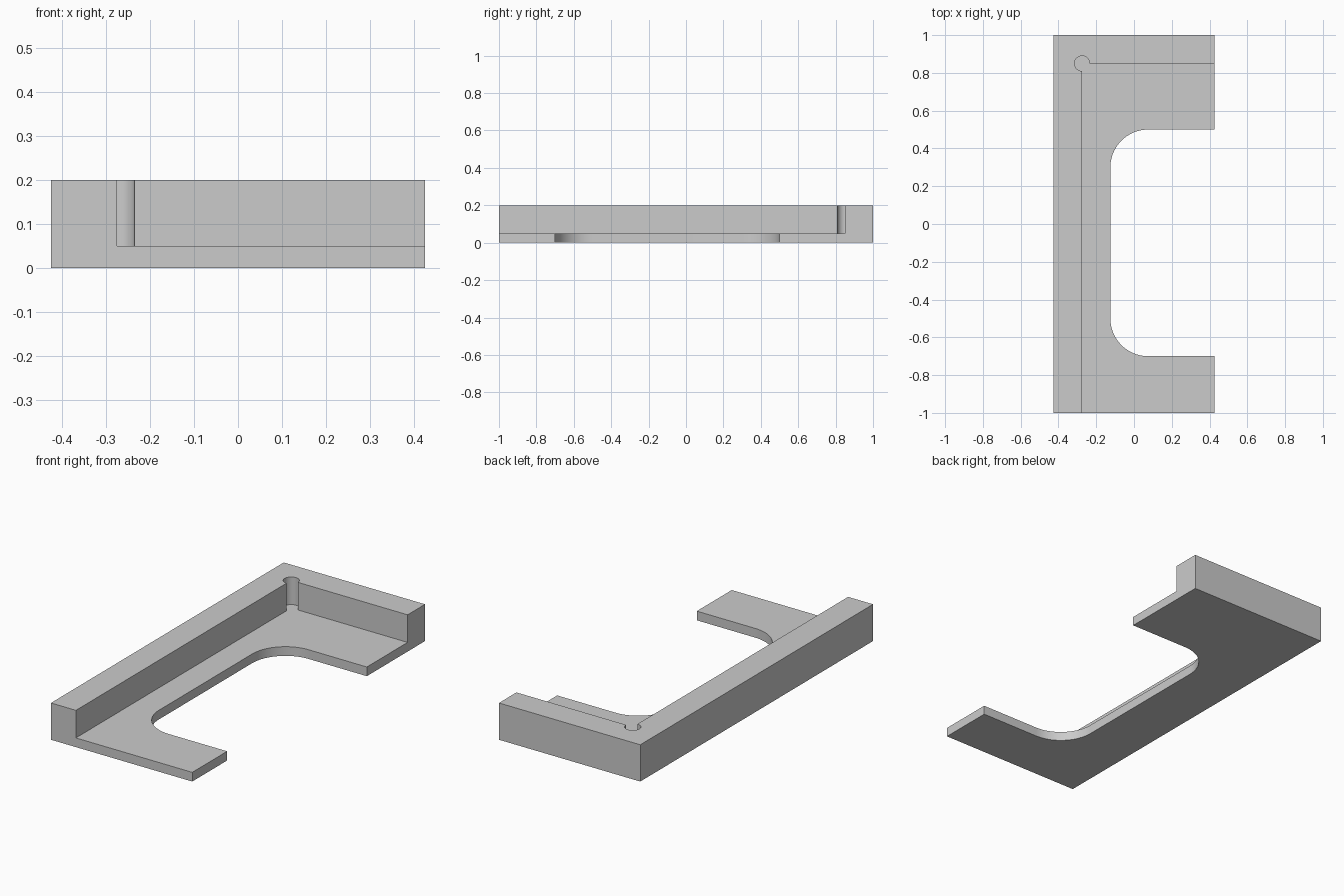
import bpy, bmesh
from math import radians, cos, sin

cube = bpy.data.objects.get("Cube")
if cube:
    bpy.data.objects.remove(cube, do_unlink=True)

W, L = 0.425, 1.0            # half width, half length
FLOOR, TOP = 0.05, 0.2       # plate thickness, wall height
INNER_X, INNER_Y = -0.275, 0.85

grey = bpy.data.materials.new("light grey")
grey.use_nodes = True
grey.diffuse_color = (0.6, 0.6, 0.6, 1)
grey.node_tree.nodes["Principled BSDF"].inputs["Base Color"].default_value = (0.6, 0.6, 0.6, 1)


def arc(cx, cy, r, start, end, steps):
    angles = [radians(start + (end - start) * i / steps) for i in range(steps + 1)]
    return [(cx + r * cos(a), cy + r * sin(a)) for a in angles]


def prism(name, outline, z0, z1):
    bm = bmesh.new()
    face = bm.faces.new([bm.verts.new((x, y, z0)) for x, y in outline])
    top = bmesh.ops.extrude_face_region(bm, geom=[face])["geom"]
    bmesh.ops.translate(bm, vec=(0, 0, z1 - z0),
                        verts=[v for v in top if isinstance(v, bmesh.types.BMVert)])
    bmesh.ops.recalc_face_normals(bm, faces=bm.faces)
    mesh = bpy.data.meshes.new(name)
    bm.to_mesh(mesh)
    bm.free()
    mesh.materials.append(grey)
    obj = bpy.data.objects.new(name, mesh)
    bpy.context.collection.objects.link(obj)
    return obj


# Solid block
bracket = prism("corner_bracket", [(-W, -L), (W, -L), (W, L), (-W, L)], 0, TOP)

# Pocket leaving an L-shaped wall, with a round relief in the inner corner
pocket = prism("pocket_cutter",
               [(INNER_X, -L - 0.1)] + arc(INNER_X, INNER_Y, 0.04, -90, -360, 36)
               + [(W + 0.1, INNER_Y), (W + 0.1, -L - 0.1)], FLOOR, TOP + 0.1)

# Side opening in the plate with two rounded corners
opening = prism("opening_cutter",
                [(W + 0.1, 0.5)] + arc(0.075, 0.3, 0.2, 90, 180, 24)
                + arc(0.075, -0.5, 0.2, 180, 270, 24) + [(W + 0.1, -0.7)],
                -0.1, TOP + 0.05)

bpy.ops.object.select_all(action="DESELECT")
bracket.select_set(True)
bpy.context.view_layer.objects.active = bracket
for cutter in (pocket, opening):
    cutter.hide_render = True
    mod = bracket.modifiers.new(cutter.name, "BOOLEAN")
    mod.operation = "DIFFERENCE"
    mod.solver = "EXACT"
    mod.object = cutter
    bpy.ops.object.modifier_apply(modifier=mod.name)
    bpy.data.objects.remove(cutter, do_unlink=True)

bpy.ops.object.shade_smooth_by_angle(angle=radians(30))
